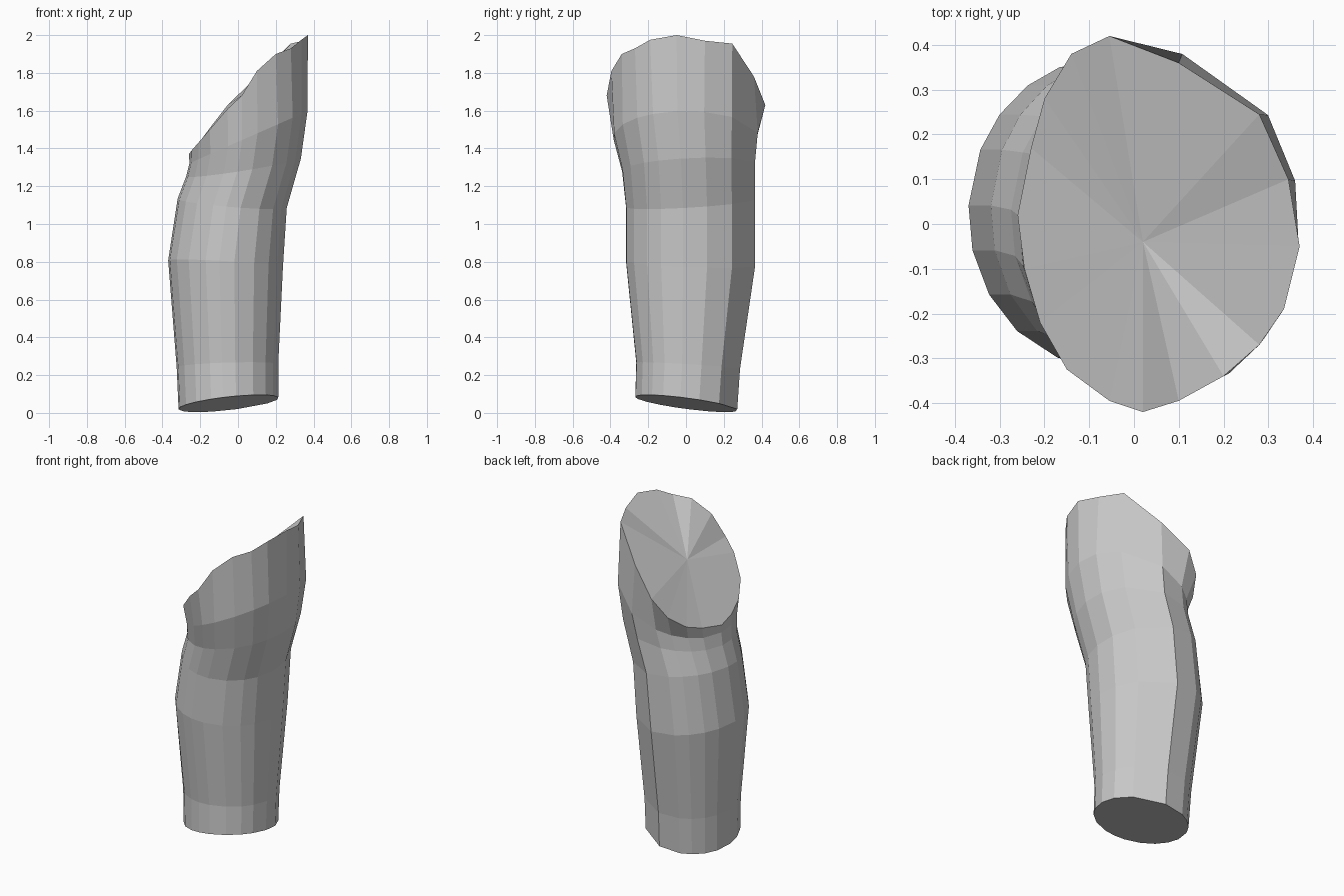
import bpy, bmesh
from math import atan2, cos, sin

if "Cube" in bpy.data.objects:
    bpy.data.objects.remove(bpy.data.objects["Cube"])

# Slanted upper rim (x, y, z), counter-clockwise from the +x side
rim = [(.37, -.05, 2.0), (.345, .1, 1.97), (.28, .245, 1.955), (.1, .36, 1.78),
       (-.055, .42, 1.63), (-.14, .38, 1.52), (-.2, .28, 1.44), (-.23, .17, 1.40),
       (-.26, .02, 1.37), (-.245, -.1, 1.39), (-.21, -.22, 1.43), (-.15, -.325, 1.5),
       (-.055, -.395, 1.61), (.02, -.42, 1.68), (.1, -.395, 1.81), (.2, -.34, 1.9),
       (.28, -.27, 1.93), (.335, -.19, 1.975)]
angles = [atan2((y + .0) / .42, (x - .055) / .315) for x, y, z in rim]

# Body sections: x min, x max, y min, y max, mid height, slope in x, slope in y
sections = [
    (-.315, .215, -.27, .275, .05, .11, -.13),
    (-.325, .215, -.265, .29, .25, .03, -.06),
    (-.37, .24, -.32, .37, .79, -.06, -.04),
    (-.32, .26, -.32, .37, 1.11, -.08, .06),
    (-.275, .335, -.34, .37, 1.30, .16, .05),
    (-.257, .37, -.385, .385, 1.46, .44, 0),
]


def section_ring(bm, x0, x1, y0, y1, z, sx, sy):
    cx, cy, rx, ry = (x0 + x1) / 2, (y0 + y1) / 2, (x1 - x0) / 2, (y1 - y0) / 2
    ring = []
    for a in angles:
        dx, dy = rx * cos(a), ry * sin(a)
        ring.append(bm.verts.new((cx + dx, cy + dy, z + sx * dx + sy * dy)))
    return ring


def fan(bm, ring, centre):
    c = bm.verts.new(centre)
    for i, v in enumerate(ring):
        bm.faces.new((v, ring[(i + 1) % len(ring)], c))


# Limb: lofted sections closed by fan caps
bm = bmesh.new()
rings = [section_ring(bm, *s) for s in sections]
rings.append([bm.verts.new(p) for p in rim])
for lo, hi in zip(rings, rings[1:]):
    for i in range(len(lo)):
        j = (i + 1) % len(lo)
        bm.faces.new((lo[i], lo[j], hi[j], hi[i]))
fan(bm, rings[-1], (.02, -.04, 1.68))
fan(bm, rings[0], (-.05, 0, .05))
bmesh.ops.recalc_face_normals(bm, faces=bm.faces)

mesh = bpy.data.meshes.new("limb_segment")
bm.to_mesh(mesh)
bm.free()
bpy.context.collection.objects.link(bpy.data.objects.new("limb_segment", mesh))
